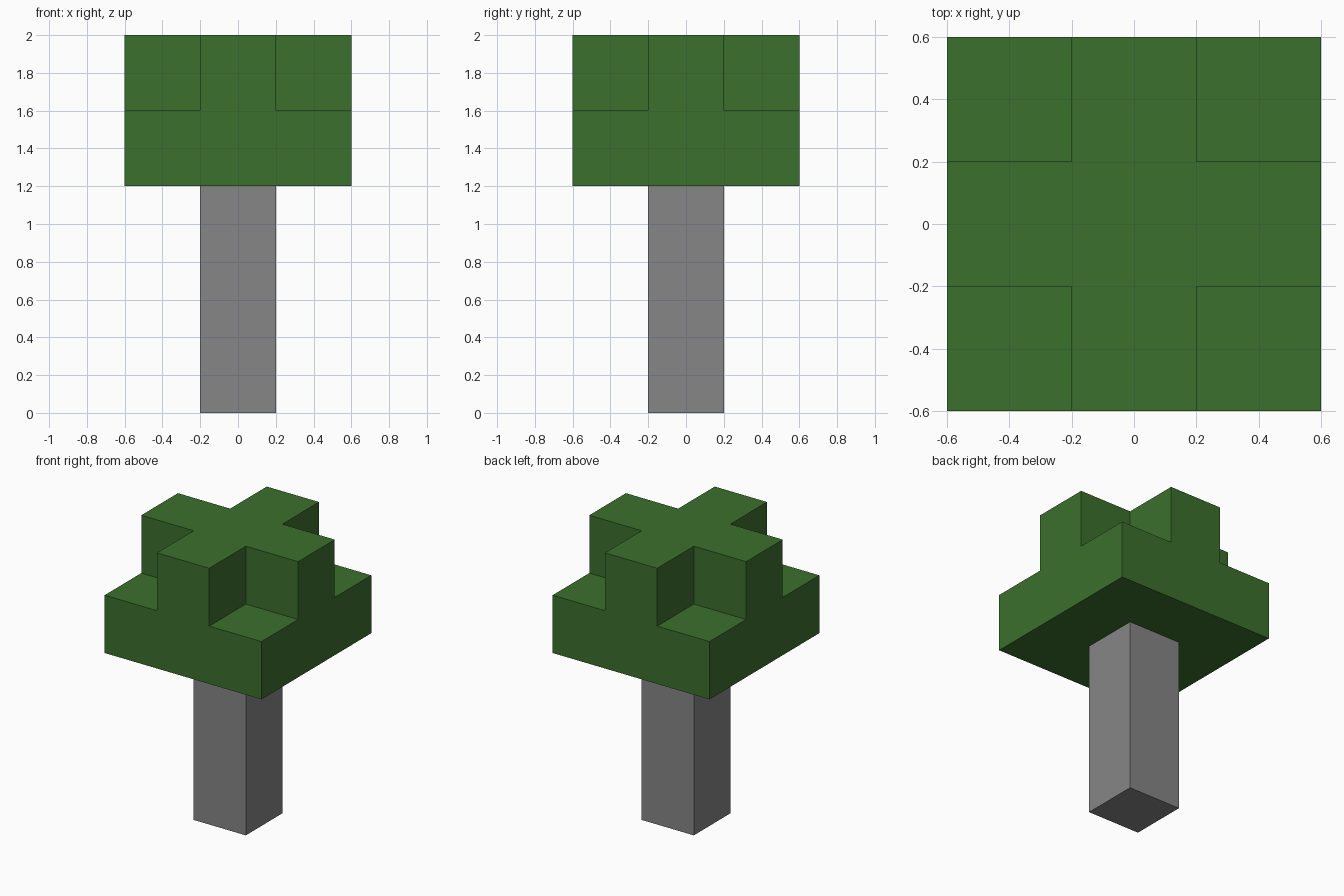
import bpy
import bmesh
from mathutils import Vector

if "Cube" in bpy.data.objects:
    bpy.data.objects.remove(bpy.data.objects["Cube"])

UNIT = 0.4  # edge length of one block


def material(name, color):
    mat = bpy.data.materials.new(name)
    mat.diffuse_color = (*color, 1.0)
    mat.use_nodes = True
    mat.node_tree.nodes["Principled BSDF"].inputs["Base Color"].default_value = mat.diffuse_color
    return mat


def finish(bm, name, mat):
    """Merge coplanar faces and turn the bmesh into a named object."""
    bmesh.ops.dissolve_limit(bm, angle_limit=0.01, verts=bm.verts[:], edges=bm.edges[:])
    bmesh.ops.recalc_face_normals(bm, faces=bm.faces[:])
    mesh = bpy.data.meshes.new(name)
    bm.to_mesh(mesh)
    bm.free()
    mesh.materials.append(mat)
    obj = bpy.data.objects.new(name, mesh)
    bpy.context.collection.objects.link(obj)
    return obj


def raise_faces(bm, faces, height):
    """Extrude a region of faces straight up, returning the new top faces."""
    result = bmesh.ops.extrude_face_region(bm, geom=faces)["geom"]
    verts = [g for g in result if isinstance(g, bmesh.types.BMVert)]
    bmesh.ops.translate(bm, verts=verts, vec=Vector((0, 0, height)))
    return [g for g in result if isinstance(g, bmesh.types.BMFace)]


leaf_green = material("leaf green", (0.045, 0.162, 0.026))
trunk_grey = material("trunk grey", (0.238, 0.238, 0.238))

# Trunk: square post three blocks tall
bm = bmesh.new()
bmesh.ops.create_cube(bm, size=1.0)
bmesh.ops.scale(bm, verts=bm.verts[:], vec=(UNIT, UNIT, 3 * UNIT))
bmesh.ops.translate(bm, verts=bm.verts[:], vec=(0, 0, 1.5 * UNIT))
finish(bm, "trunk", trunk_grey)

# Foliage: three by three slab with a plus-shaped upper layer
bm = bmesh.new()
bmesh.ops.create_grid(bm, x_segments=3, y_segments=3, size=1.5 * UNIT)
bmesh.ops.translate(bm, verts=bm.verts[:], vec=(0, 0, 3 * UNIT))
base = bm.faces[:]
bottom = bmesh.ops.duplicate(bm, geom=base)  # keeps an underside below the slab
top = raise_faces(bm, base, UNIT)
bmesh.ops.delete(bm, geom=[f for f in base if f.is_valid], context="FACES")
bmesh.ops.remove_doubles(bm, verts=bm.verts[:], dist=0.001)
plus = [f for f in top
        if min(abs(f.calc_center_median().x), abs(f.calc_center_median().y)) < 0.1]
raise_faces(bm, plus, UNIT)
# Clear the covered faces left between the two layers
hidden = [f for f in bm.faces
          if abs(f.normal.z) > 0.9
          and abs(f.calc_center_median().z - 4 * UNIT) < 0.01
          and min(abs(f.calc_center_median().x), abs(f.calc_center_median().y)) < 0.1]
bmesh.ops.delete(bm, geom=hidden, context="FACES")
finish(bm, "foliage", leaf_green)
